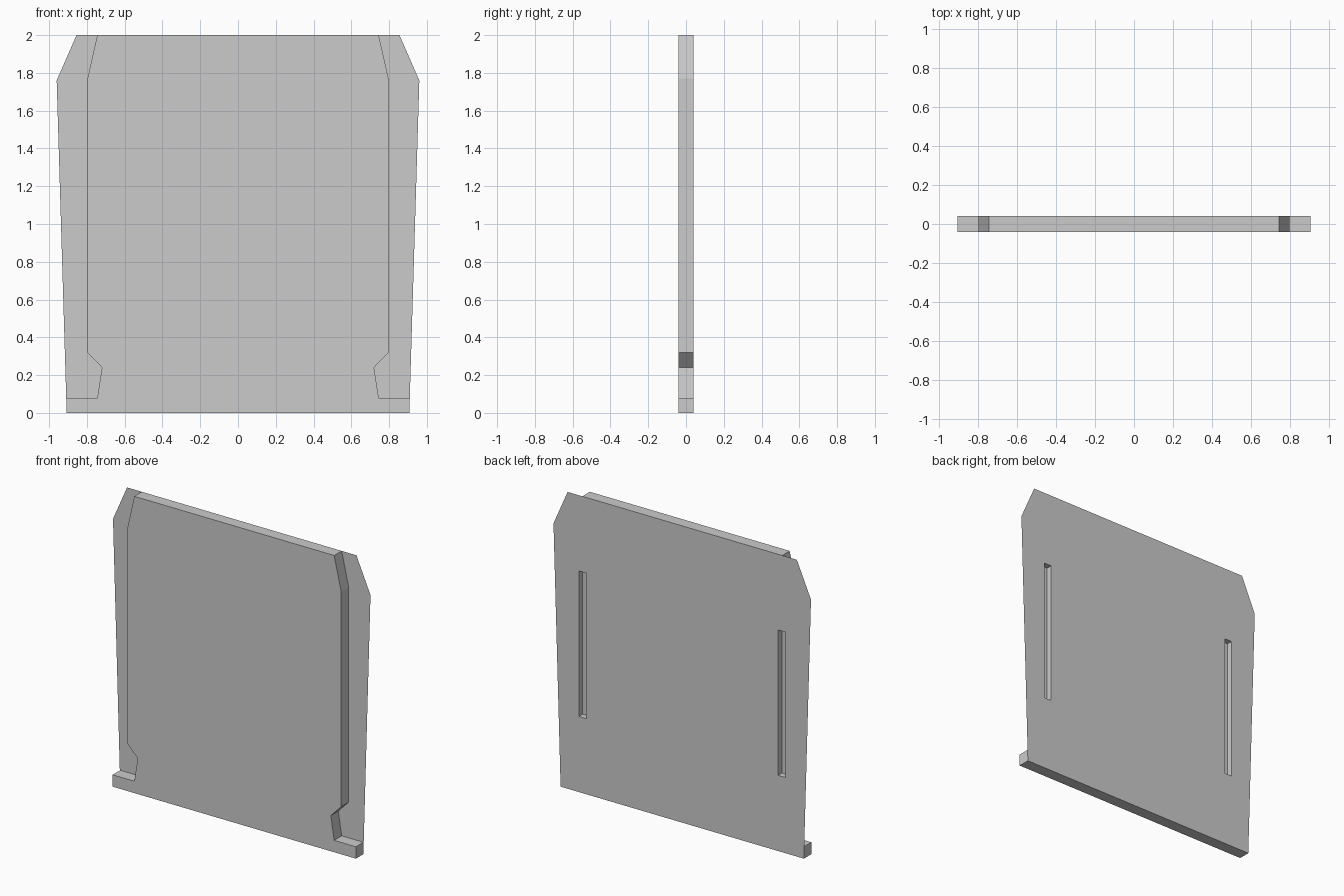
import bpy
import bmesh

cube = bpy.data.objects.get("Cube")
if cube:
    bpy.data.objects.remove(cube, do_unlink=True)

HALF = 0.04  # half the panel thickness

grey = bpy.data.materials.new("plain grey")
grey.use_nodes = True
colour = (0.6, 0.6, 0.6, 1)
grey.diffuse_color = colour
grey.node_tree.nodes["Principled BSDF"].inputs["Base Color"].default_value = colour


def add_profile(name, outline, y, depth=0):
    """Flat x-z outline at y, optionally thickened towards +y."""
    bm = bmesh.new()
    face = bm.faces.new([bm.verts.new((x, y, z)) for x, z in outline])
    if depth:
        out = bmesh.ops.extrude_face_region(bm, geom=[face])
        moved = [v for v in out["geom"] if isinstance(v, bmesh.types.BMVert)]
        bmesh.ops.translate(bm, verts=moved, vec=(0, depth, 0))
        bmesh.ops.recalc_face_normals(bm, faces=bm.faces)
    mesh = bpy.data.meshes.new(name)
    bm.to_mesh(mesh)
    bm.free()
    mesh.materials.append(grey)
    obj = bpy.data.objects.new(name, mesh)
    bpy.context.collection.objects.link(obj)
    return obj


def mirrored(points):
    return [(-x, z) for x, z in reversed(points)]


# Thick panel with a foot bar, notched sides and tapered top
notch = [(0.745, 0.08), (0.72, 0.24), (0.797, 0.32), (0.797, 1.77), (0.745, 2)]
side = [(0.907, 0), (0.907, 0.08)] + notch
panel = add_profile("panel", side + mirrored(side), -HALF, 2 * HALF)

# Thin flanges continuing the back surface beyond the panel sides
edge = [(0.907, 0), (0.96, 1.76), (0.855, 2)]
flange = edge + notch[::-1] + [(0.907, 0.08)]
add_profile("left_flange", flange[::-1], HALF)
add_profile("right_flange", mirrored(flange)[::-1], HALF)

# Two shallow upright slots cut into the back
for sign in (-1, 1):
    a, b = sorted((sign * 0.715, sign * 0.77))
    slot = [(a, 0.51), (b, 0.51), (b, 1.49), (a, 1.49)]
    cutter = add_profile("slot_cutter", slot, 0, 2 * HALF)
    cutter.hide_render = True
    cut = panel.modifiers.new("slot", "BOOLEAN")
    cut.operation = "DIFFERENCE"
    cut.solver = "EXACT"
    cut.object = cutter
    bpy.context.view_layer.objects.active = panel
    bpy.ops.object.modifier_apply(modifier=cut.name)
    bpy.data.objects.remove(cutter, do_unlink=True)
